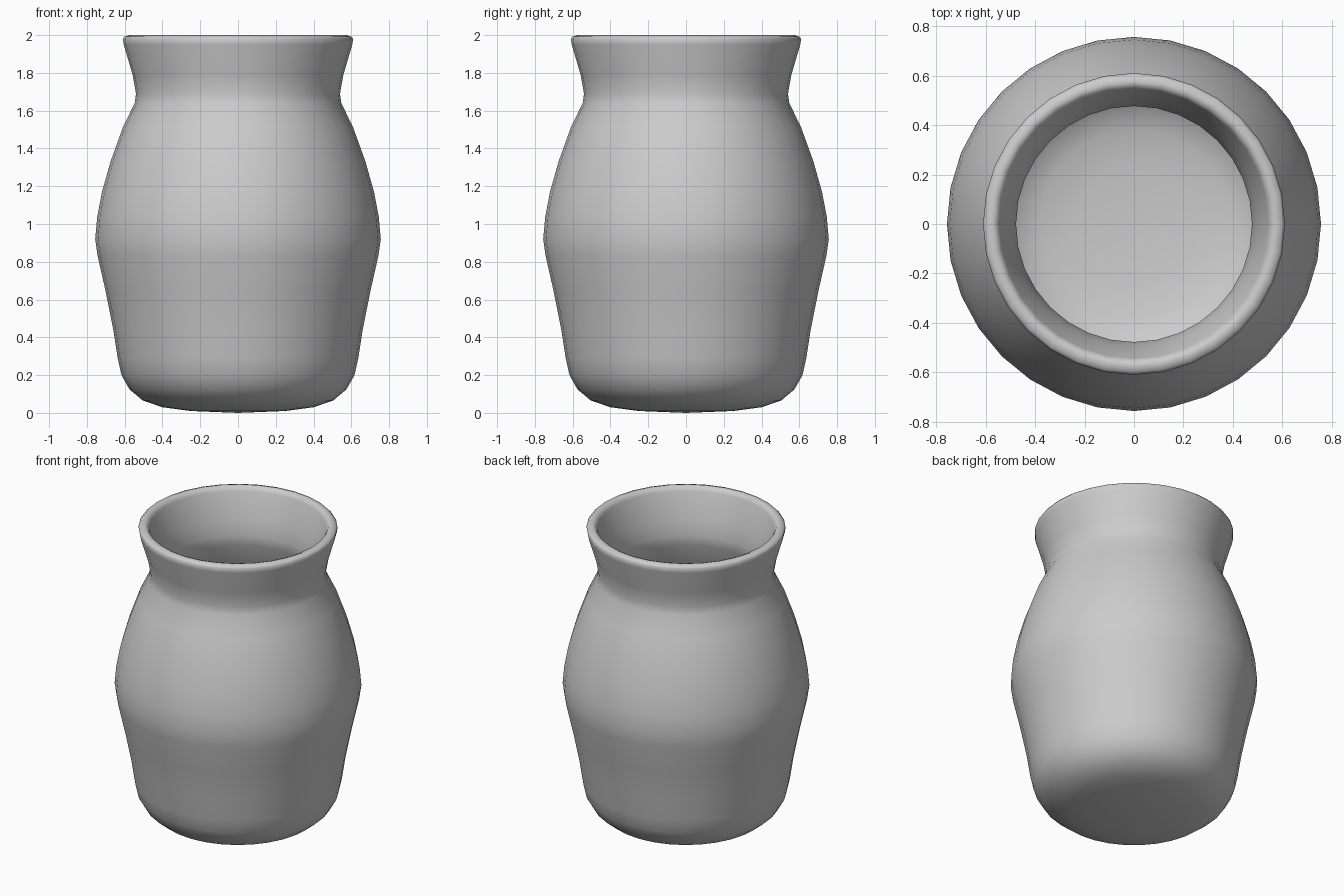
import bpy, bmesh
from math import radians
from mathutils import Matrix

# Outer wall, from the rounded base up to the flared lip
outer = [(0, 0), (0.25, 0.01), (0.40, 0.03), (0.505, 0.066), (0.575, 0.125),
         (0.617, 0.20), (0.637, 0.29), (0.66, 0.44), (0.70, 0.64),
         (0.743, 0.83), (0.756, 0.92), (0.745, 1.04), (0.72, 1.17),
         (0.675, 1.33), (0.61, 1.51), (0.547, 1.64), (0.54, 1.69),
         (0.558, 1.79), (0.605, 1.95)]
# Rounded rim
rim = [(0.61, 1.98), (0.60, 1.992), (0.575, 2.0), (0.555, 1.993), (0.544, 1.97)]
# Inner wall, from the lip down to the floor
inner = [(0.498, 1.80), (0.477, 1.70), (0.483, 1.63), (0.55, 1.48),
         (0.615, 1.31), (0.66, 1.15), (0.683, 1.03), (0.692, 0.92),
         (0.68, 0.83), (0.64, 0.65), (0.60, 0.45), (0.575, 0.30),
         (0.55, 0.215), (0.52, 0.165), (0.465, 0.12), (0.38, 0.09),
         (0.24, 0.072), (0, 0.065)]

# Lathe the profile around z
bm = bmesh.new()
verts = [bm.verts.new((r, 0, z)) for r, z in outer + rim + inner]
edges = [bm.edges.new(pair) for pair in zip(verts, verts[1:])]
bmesh.ops.spin(bm, geom=verts + edges, cent=(0, 0, 0), axis=(0, 0, 1),
               angle=radians(360), steps=32, use_duplicate=False)
bmesh.ops.remove_doubles(bm, verts=bm.verts[:], dist=0.0005)
bmesh.ops.recalc_face_normals(bm, faces=bm.faces[:])
for face in bm.faces:
    face.smooth = True

mesh = bpy.data.meshes.new("vase")
bm.to_mesh(mesh)
bm.free()
vase = bpy.data.objects.new("vase", mesh)
bpy.context.collection.objects.link(vase)
